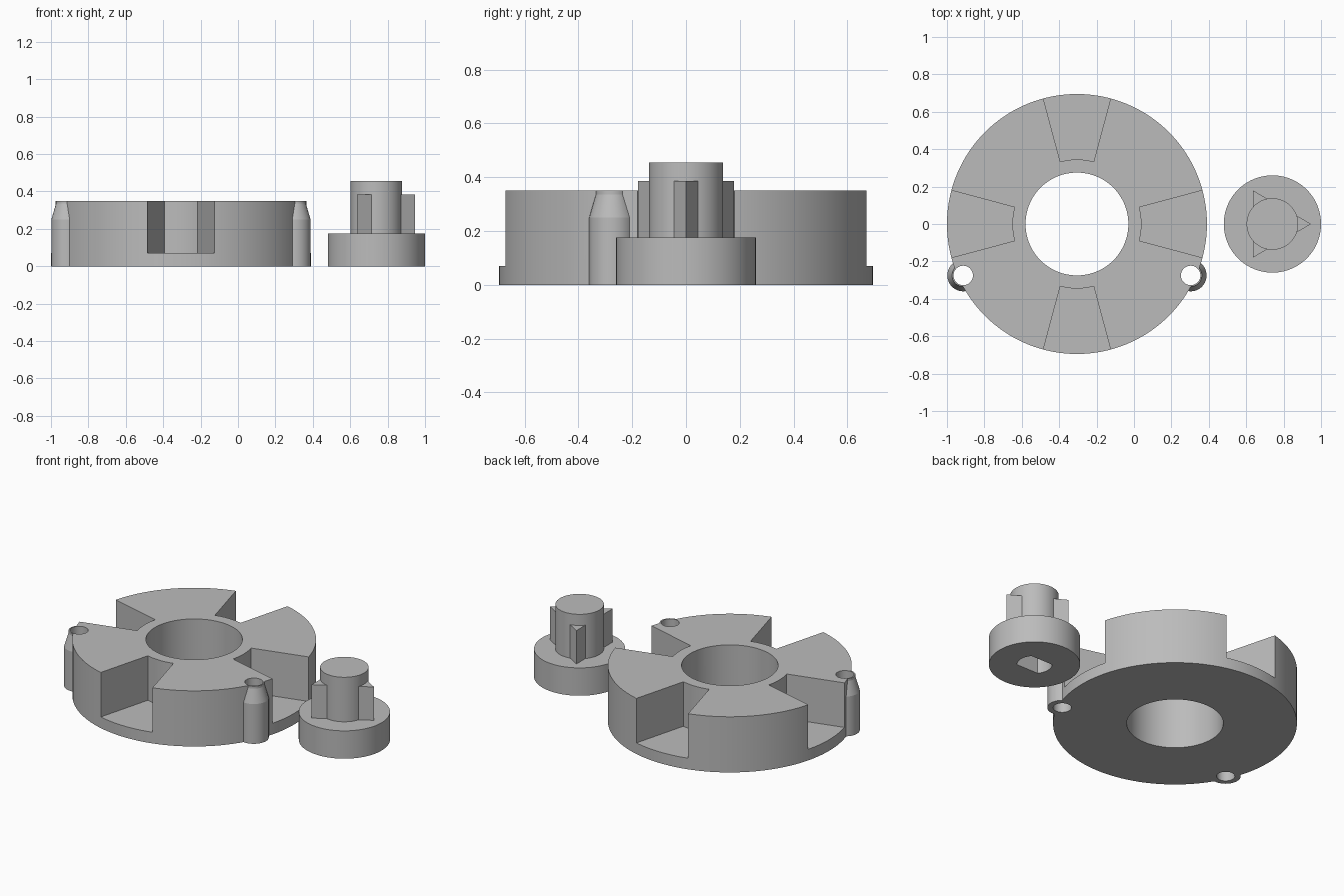
import bpy, bmesh
from math import sin, cos, pi, radians

cube = bpy.data.objects.get("Cube")
if cube:
    bpy.data.objects.remove(cube, do_unlink=True)

grey = bpy.data.materials.new("plain grey")
grey.use_nodes = True
COLOUR = (0.5, 0.5, 0.5, 1)
grey.diffuse_color = COLOUR
grey.node_tree.nodes["Principled BSDF"].inputs["Base Color"].default_value = COLOUR

RING_X, RING_R, RING_H = -0.305, 0.695, 0.35
KNOB_X = 0.74


def arc(r, a0, a1, n):
    """Points on an arc, angles in degrees."""
    return [(r * cos(radians(a0 + (a1 - a0) * i / n)),
             r * sin(radians(a0 + (a1 - a0) * i / n))) for i in range(n + 1)]


def loft(name, sections, x=0, y=0):
    """Solid through matching outlines, given as (z, outline) pairs."""
    bm = bmesh.new()
    rings = [[bm.verts.new((px + x, py + y, z)) for px, py in pts] for z, pts in sections]
    for low, high in zip(rings, rings[1:]):
        for i in range(len(low)):
            j = (i + 1) % len(low)
            bm.faces.new((low[i], low[j], high[j], high[i]))
    bm.faces.new(rings[0][::-1])
    bm.faces.new(rings[-1])
    bmesh.ops.recalc_face_normals(bm, faces=bm.faces)
    mesh = bpy.data.meshes.new(name)
    bm.to_mesh(mesh)
    bm.free()
    mesh.materials.append(grey)
    obj = bpy.data.objects.new(name, mesh)
    bpy.context.collection.objects.link(obj)
    return obj


def circle(r, n=96):
    return arc(r, 0, 360, n)[:-1]


def cylinder(name, r, z0, z1, x=0, y=0, n=96):
    return loft(name, [(z0, circle(r, n)), (z1, circle(r, n))], x, y)


def combine(target, other, operation):
    """Apply a boolean and discard the other solid."""
    mod = target.modifiers.new(operation, 'BOOLEAN')
    mod.operation, mod.object, mod.solver = operation, other, 'EXACT'
    bpy.context.view_layer.objects.active = target
    bpy.ops.object.modifier_apply(modifier=mod.name)
    bpy.data.objects.remove(other, do_unlink=True)


# Ring body with two tapered side tubes
ring = cylinder("slotted_ring", RING_R, 0, RING_H, RING_X, n=128)
tubes = [(RING_X + side * 0.608, -0.275) for side in (-1, 1)]
for x, y in tubes:
    tube = loft("tube", [(0, circle(0.085, 48)), (0.25, circle(0.085, 48)),
                         (0.335, circle(0.06, 48)), (RING_H, circle(0.06, 48))], x, y)
    combine(ring, tube, 'UNION')

# Central bore, tube bores and four wedge slots
combine(ring, cylinder("bore", 0.275, -0.1, 0.5, RING_X), 'DIFFERENCE')
for x, y in tubes:
    combine(ring, cylinder("tube_bore", 0.052, -0.1, 0.5, x, y, 48), 'DIFFERENCE')
for k in range(4):
    mid = 90 * k
    wedge = arc(0.345, mid - 15, mid + 15, 12) + arc(0.8, mid + 15, mid - 15, 12)
    combine(ring, loft("slot", [(0.07, wedge), (0.5, wedge)], RING_X), 'DIFFERENCE')

# Knob: round base, stem and three fins from a triangular prism
knob = cylinder("knob", 0.26, 0, 0.175, KNOB_X)
combine(knob, cylinder("stem", 0.138, 0.1, 0.455, KNOB_X), 'UNION')
combine(knob, cylinder("fins", 0.207, 0.1, 0.385, KNOB_X, n=3), 'UNION')

# Socket with two flats in the underside
socket = arc(0.1, -40, 40, 16) + arc(0.1, 140, 220, 16)
combine(knob, loft("socket", [(-0.1, socket), (0.3, socket)], KNOB_X), 'DIFFERENCE')

# Smooth round walls, crisp edges
for obj in (ring, knob):
    bpy.ops.object.select_all(action='DESELECT')
    obj.select_set(True)
    bpy.context.view_layer.objects.active = obj
    bpy.ops.object.shade_smooth_by_angle(angle=radians(15))
